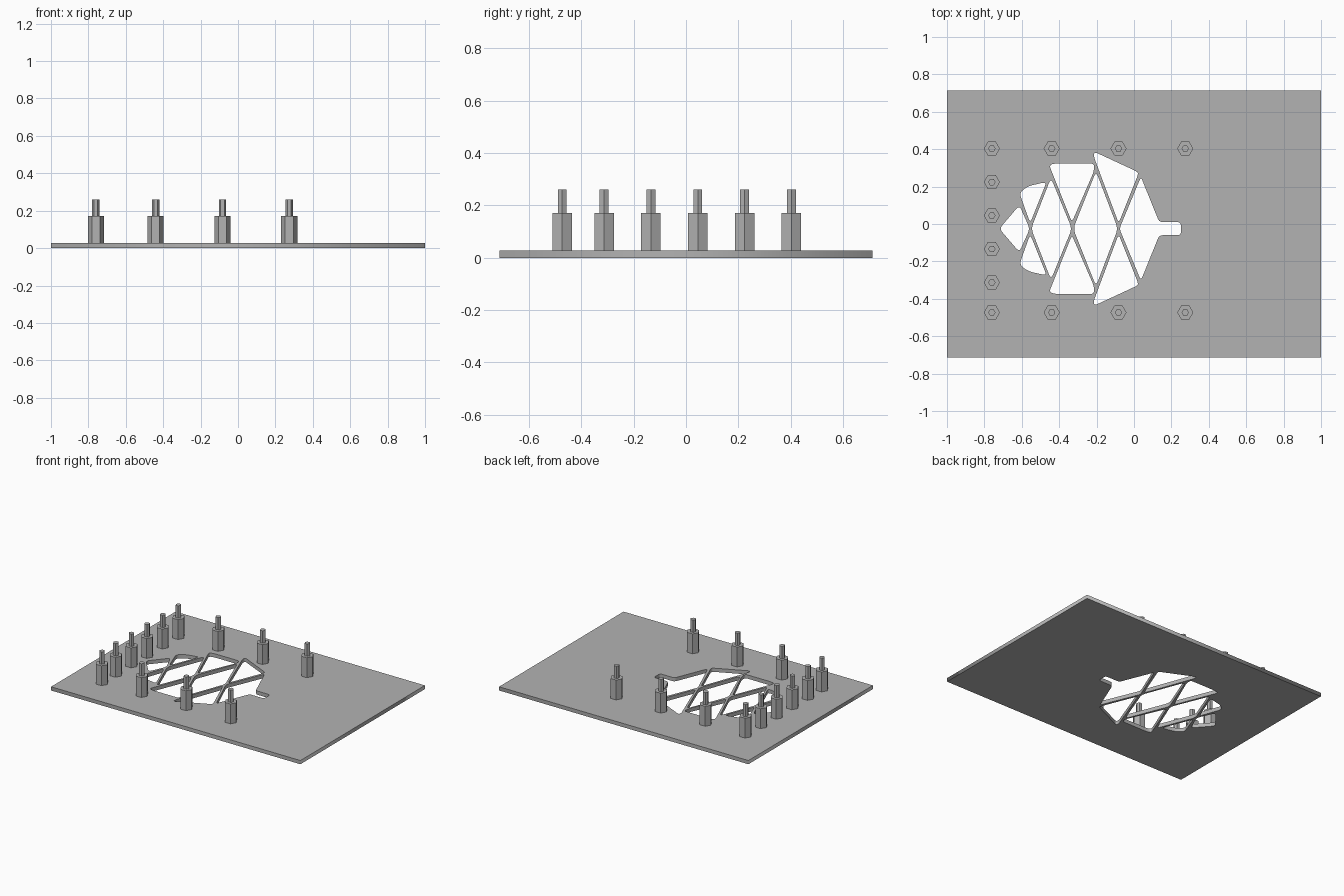
import bpy
from mathutils import Vector

cube = bpy.data.objects.get("Cube")
if cube:
    bpy.data.objects.remove(cube, do_unlink=True)

grey = bpy.data.materials.new("plain grey")
grey.use_nodes = True
colour = (0.45, 0.45, 0.45, 1)
grey.diffuse_color = colour
grey.node_tree.nodes["Principled BSDF"].inputs["Base Color"].default_value = colour

PLATE_TOP = 0.027
AXIS_Y = -0.025  # mirror line of the cut-out


def rounded(points, radius):
    """Replace each corner of a closed outline by a short curve."""
    result = []
    pts = [Vector(p) for p in points]
    for i, p in enumerate(pts):
        a, b = pts[i - 1] - p, pts[(i + 1) % len(pts)] - p
        start = p + a.normalized() * min(radius, a.length * 0.45)
        end = p + b.normalized() * min(radius, b.length * 0.45)
        for k in range(6):
            t = k / 5
            result.append(start * (1 - t) ** 2 + p * 2 * t * (1 - t) + end * t * t)
    return result


def mirrored(upper):
    """Close an upper half outline, running left to right, across the axis."""
    lower = [(x, -y) for x, y in reversed(upper) if y > 0]
    return upper + lower


# Openings, with y measured from the mirror line
centre_cells = [
    (mirrored([(-0.72, 0), (-0.613, 0.125), (-0.557, 0)]), 0.025),
    (mirrored([(-0.55, 0), (-0.444, 0.272), (-0.332, 0)]), 0.03),
    (mirrored([(-0.325, 0), (-0.203, 0.307), (-0.086, 0)]), 0.03),
    (mirrored([(-0.078, 0), (0.037, 0.277), (0.135, 0.035),
               (0.251, 0.035)]), 0.02),
]
side_cells = [
    ([(-0.613, 0.192), (-0.565, 0.228), (-0.467, 0.25), (-0.555, 0.03)], 0.025),
    ([(-0.454, 0.34), (-0.42, 0.349), (-0.212, 0.349), (-0.215, 0.305),
      (-0.332, 0.035)], 0.022),
    ([(-0.215, 0.385), (-0.212, 0.411), (0.021, 0.303), (0.02, 0.285),
      (-0.082, 0.03)], 0.022),
]

outlines = [[Vector(p) for p in
             ((-1, -0.713), (1, -0.713), (1, 0.713), (-1, 0.713))]]
for cell, radius in centre_cells:
    outlines.append([p + Vector((0, AXIS_Y)) for p in rounded(cell, radius)])
for cell, radius in side_cells:
    for side in (1, -1):
        outlines.append([Vector((p.x, AXIS_Y + side * p.y))
                         for p in rounded(cell, radius)])

# Base plate with the lattice of openings
curve = bpy.data.curves.new("base_plate", "CURVE")
curve.dimensions = "2D"
curve.fill_mode = "BOTH"
curve.extrude = PLATE_TOP / 2
for outline in outlines:
    spline = curve.splines.new("POLY")
    spline.points.add(len(outline) - 1)
    for point, p in zip(spline.points, outline):
        point.co = (p.x, p.y, 0, 1)
    spline.use_cyclic_u = True
plate = bpy.data.objects.new("base_plate", curve)
plate.location.z = PLATE_TOP / 2
bpy.context.collection.objects.link(plate)
bpy.ops.object.select_all(action="DESELECT")
plate.select_set(True)
bpy.context.view_layer.objects.active = plate
bpy.ops.object.convert(target="MESH")
plate = bpy.context.object
plate.data.materials.clear()
plate.data.materials.append(grey)


def hex_prism(name, x, y, radius, bottom, top):
    # Rotated so that two corners point along x
    bpy.ops.mesh.primitive_cylinder_add(
        vertices=6, radius=radius, depth=top - bottom,
        location=(x, y, (bottom + top) / 2), rotation=(0, 0, 0.5235988))
    obj = bpy.context.object
    obj.name = name
    obj.data.materials.append(grey)


# Standoffs: a row along the front and back, and a column on one side
rows_x = (-0.76, -0.44, -0.083, 0.274)
column_y = (-0.473, -0.313, -0.134, 0.045, 0.224, 0.403)
spots = [(x, y) for x in rows_x for y in (column_y[0], column_y[-1])]
spots += [(rows_x[0], y) for y in column_y[1:-1]]
for x, y in spots:
    hex_prism("standoff_body", x, y, 0.043, PLATE_TOP - 0.005, 0.171)
    hex_prism("standoff_pin", x, y, 0.0195, 0.165, 0.26)
